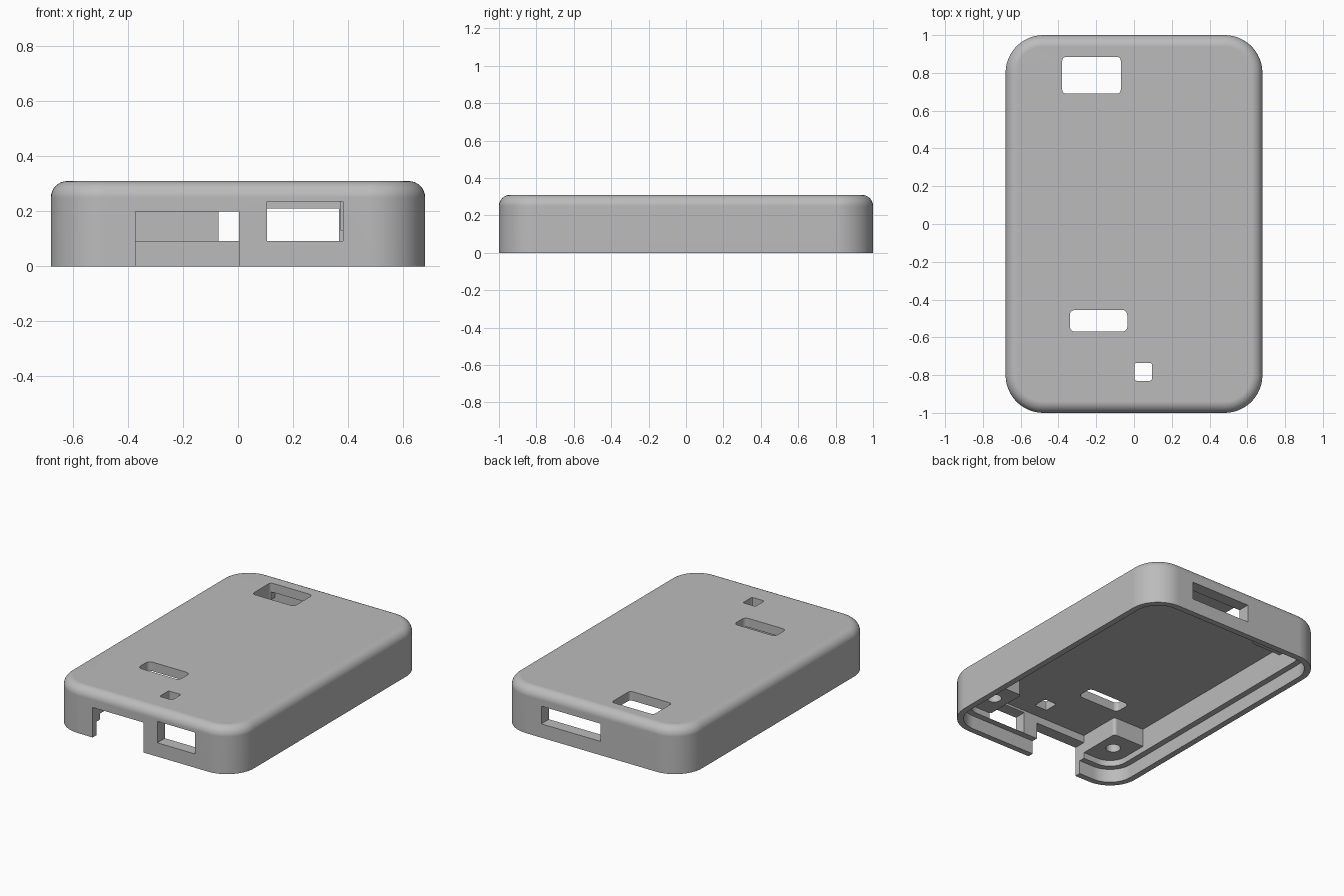
import bpy, bmesh, math

old = bpy.data.objects.get("Cube")
if old:
    bpy.data.objects.remove(old, do_unlink=True)

HALF_X, HALF_Y, HEIGHT = 0.68, 1.0, 0.31
CEILING, LIP_TOP = 0.25, 0.09

grey = bpy.data.materials.new("plain_grey")
grey.use_nodes = True
colour = (0.5, 0.5, 0.5, 1)
grey.diffuse_color = colour
grey.node_tree.nodes["Principled BSDF"].inputs["Base Color"].default_value = colour


def block(name, x, y, z, corner=0.0, top=0.0, steps=12):
    """Box from ranges, with rounded upright edges and optional top fillet."""
    bm = bmesh.new()
    bmesh.ops.create_cube(bm, size=1)
    for v in bm.verts:
        for axis, (low, high) in enumerate((x, y, z)):
            v.co[axis] = high if v.co[axis] > 0 else low
    if corner:
        upright = [e for e in bm.edges
                   if abs(e.verts[0].co.z - e.verts[1].co.z) > 1e-4]
        bmesh.ops.bevel(bm, geom=upright, offset=corner, segments=steps,
                        profile=0.5, affect='EDGES')
    if top:
        rim = [e for e in bm.edges if all(v.co.z > z[1] - 1e-4 for v in e.verts)]
        bmesh.ops.bevel(bm, geom=rim, offset=top, segments=8,
                        profile=0.5, affect='EDGES')
    bmesh.ops.recalc_face_normals(bm, faces=bm.faces)
    mesh = bpy.data.meshes.new(name)
    bm.to_mesh(mesh)
    bm.free()
    obj = bpy.data.objects.new(name, mesh)
    bpy.context.collection.objects.link(obj)
    return obj


def subtract(target, cutter):
    """Cut one solid from another and discard the cutter."""
    cutter.hide_render = True
    mod = target.modifiers.new("cut", 'BOOLEAN')
    mod.operation, mod.solver, mod.object = 'DIFFERENCE', 'EXACT', cutter
    bpy.context.view_layer.objects.active = target
    bpy.ops.object.modifier_apply(modifier=mod.name)
    bpy.data.objects.remove(cutter, do_unlink=True)


def inset_block(name, wall, z):
    hx, hy = HALF_X - wall, HALF_Y - wall
    return block(name, (-hx, hx), (-hy, hy), z, 0.2 - wall)


# Outer case with rounded corners and a soft top edge
case = block("case_shell", (-HALF_X, HALF_X), (-HALF_Y, HALF_Y), (0, HEIGHT), 0.2, 0.06)

# Hollow interior, leaving a screw boss in each corner
cavity = inset_block("cavity", 0.08, (-0.1, CEILING))
for side in (-1, 1):
    x = sorted((side * 0.372, side * 0.8))
    subtract(cavity, block("front_boss", x, (-1.2, -0.63), (0.13, 0.4), 0.02, steps=4))
    subtract(cavity, block("back_boss", x, (0.67, 1.2), (0.2, 0.4), 0.02, steps=4))
subtract(case, cavity)

# Stepped lip round the open underside
subtract(case, inset_block("lip_recess", 0.04, (-0.12, LIP_TOP)))

# Blind screw holes in the bosses
for sx in (-1, 1):
    for sy in (-1, 1):
        bpy.ops.mesh.primitive_cylinder_add(vertices=32, radius=0.045, depth=0.3,
                                            location=(sx * 0.475, sy * 0.765, 0.12))
        subtract(case, bpy.context.object)

# Openings in the top
subtract(case, block("large_port", (-0.38, -0.07), (0.69, 0.885), (0.1, 0.5), 0.02, steps=5))
subtract(case, block("long_port", (-0.34, -0.035), (-0.57, -0.455), (0.1, 0.5), 0.028, steps=5))
subtract(case, block("small_port", (0.003, 0.095), (-0.83, -0.735), (0.1, 0.5), 0.01, steps=3))

# Front notch and window, and the back slot
subtract(case, block("front_notch", (-0.372, 0.003), (-1.2, -0.9), (-0.1, 0.2)))
subtract(case, block("front_window", (0.105, 0.382), (-1.2, -0.915), (0.092, 0.235)))
subtract(case, block("back_slot", (-0.07, 0.367), (0.9, 1.2), (0.092, 0.21)))

# Finish
case.data.materials.clear()
case.data.materials.append(grey)
for face in case.data.polygons:
    face.material_index = 0
bpy.ops.object.select_all(action='DESELECT')
case.select_set(True)
bpy.context.view_layer.objects.active = case
bpy.ops.object.shade_smooth_by_angle(angle=math.radians(30))
weighted = case.modifiers.new("even_shading", 'WEIGHTED_NORMAL')
weighted.keep_sharp = True
